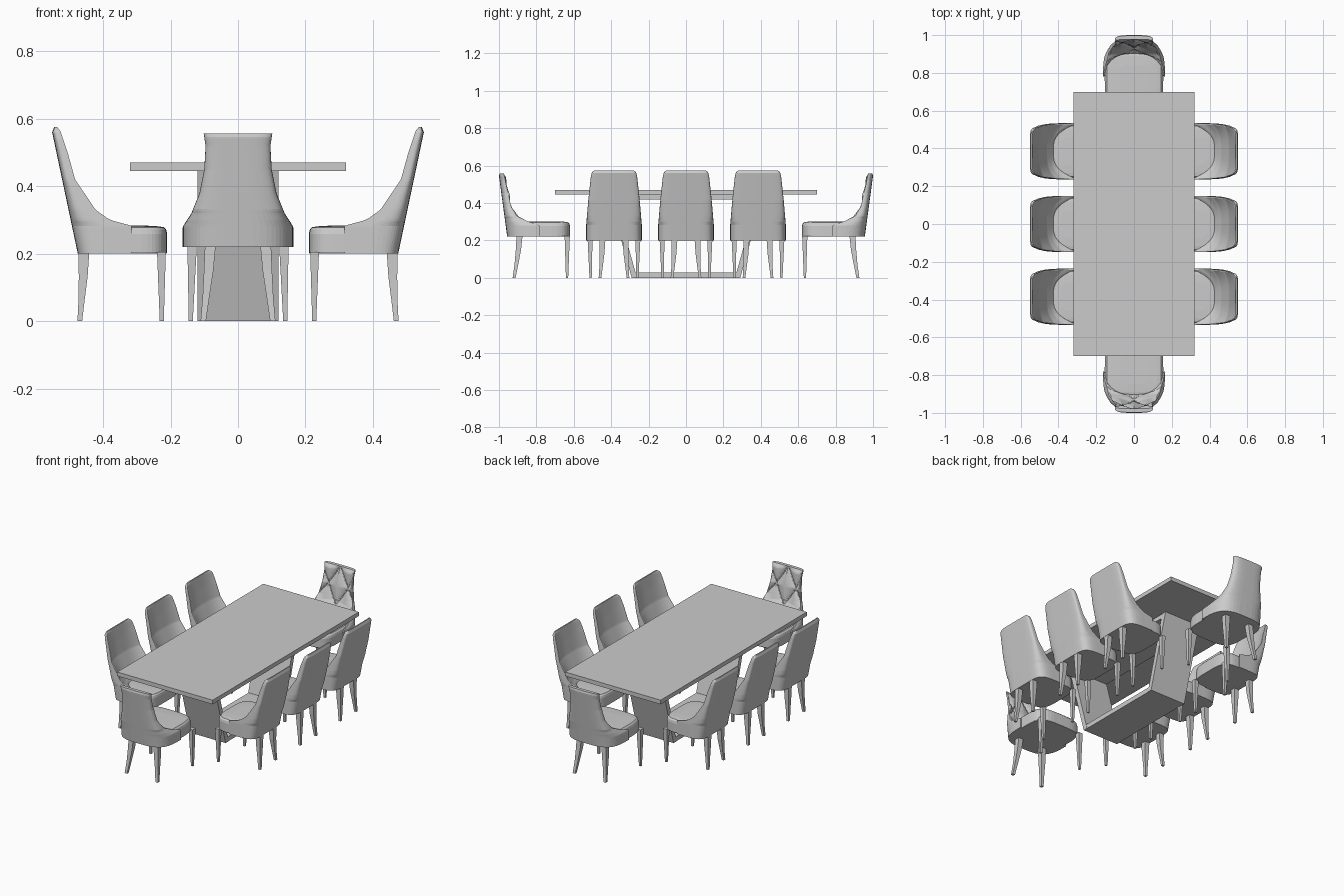
import bpy, bmesh
from math import sin, cos, pi, copysign, radians

cube = bpy.data.objects.get("Cube")
if cube:
    bpy.data.objects.remove(cube)

grey = bpy.data.materials.new("plain_grey")
grey.use_nodes = True
colour = (0.6, 0.6, 0.6, 1)
grey.diffuse_color = colour
grey.node_tree.nodes["Principled BSDF"].inputs["Base Color"].default_value = colour


def loft(bm, rings):
    """Skin a stack of closed rings and cap both ends."""
    loops = [[bm.verts.new(p) for p in ring] for ring in rings]
    n = len(loops[0])
    for a, b in zip(loops, loops[1:]):
        for i in range(n):
            j = (i + 1) % n
            bm.faces.new((a[i], a[j], b[j], b[i]))
    bm.faces.new(loops[0][::-1])
    bm.faces.new(loops[-1])


def finish(bm, name):
    bmesh.ops.recalc_face_normals(bm, faces=bm.faces)
    mesh = bpy.data.meshes.new(name)
    bm.to_mesh(mesh)
    bm.free()
    mesh.materials.append(grey)
    return mesh


def place(mesh, name, turn=0, shift=0):
    ob = bpy.data.objects.new(name, mesh)
    bpy.context.collection.objects.link(ob)
    ob.rotation_euler.z = turn
    ob.location.y = shift
    return ob


def lookup(table, z):
    """Piecewise-linear value from (height, value) pairs."""
    for (z0, a), (z1, b) in zip(table, table[1:]):
        if z <= z1:
            return a + (b - a) * max(0, z - z0) / (z1 - z0)
    return table[-1][1]


def power(v, p):
    return copysign(abs(v) ** p, v)


# Chair back: horizontal C-shaped slices; +x points to the rear of the chair
def back_mesh(name, width, front, inner, rear, corner, rows, tuft=0):
    bm = bmesh.new()
    low, top = width[0][0], width[-1][0]
    rings = []
    for r in range(rows + 1):
        z = low + (top - low) * r / rows
        w, xf, xi, xb = (lookup(t, z) for t in (width, front, inner, rear))
        ring = []
        for i in range(29):
            a = -pi / 2 + pi * i / 28
            ring.append((xf + (xb - xf) * power(max(cos(a), 0), corner), w * power(sin(a), corner), z))
        for i in range(41):
            s = 1 - i / 20
            x = xi + (xf - xi) * abs(s) ** 3
            # Diamond buttoning on the padded face
            if tuft and z > inner[1][0]:
                u, v = s * 1.5, (z - top) / 0.11
                puff = min(abs(sin(pi * (u + v) / 2)), abs(sin(pi * (u - v) / 2)))
                x -= tuft * (puff ** 0.5 - 0.5) * min(1, (top - z) / 0.02)
            ring.append((x, 0.96 * w * s, z))
        rings.append(ring)
    loft(bm, rings)
    return finish(bm, name)


# Seat: rounded block with a softened, slightly domed top
def seat_mesh(name, x0, x1, w, low, top):
    bm = bmesh.new()
    cx, hx = (x0 + x1) / 2, (x1 - x0) / 2
    rings = []
    for z, k in ((low, 0.98), (low + 0.005, 1), (top - 0.025, 1), (top - 0.013, 0.98),
                 (top - 0.005, 0.93), (top - 0.002, 0.8), (top, 0.5)):
        ring = []
        for i in range(48):
            a = 2 * pi * i / 48
            ring.append((cx + hx * k * power(cos(a), 0.5), w * k * power(sin(a), 0.5), z))
        rings.append(ring)
    loft(bm, rings)
    return finish(bm, name)


# Legs: square sections along a path of (x, y, z, half size), mirrored in y
def legs_mesh(name, path):
    bm = bmesh.new()
    for side in (-1, 1):
        loft(bm, [[(x + i * h, side * y + j * h, z) for i, j in ((-1, -1), (1, -1), (1, 1), (-1, 1))]
                  for x, y, z, h in path])
    return finish(bm, name)


side_parts = {
    "back": back_mesh(
        "side_back",
        [(0.2, 0.149), (0.28, 0.149), (0.42, 0.137), (0.54, 0.124), (0.565, 0.118), (0.575, 0.105)],
        [(0.2, 0.315), (0.283, 0.315), (0.3, 0.38), (0.33, 0.422), (0.42, 0.483), (0.5, 0.505),
         (0.565, 0.527), (0.575, 0.536)],
        [(0.2, 0.41), (0.27, 0.42), (0.33, 0.462), (0.42, 0.503), (0.5, 0.522), (0.575, 0.538)],
        [(0.2, 0.475), (0.56, 0.551), (0.575, 0.545)], 0.35, 50),
    "seat": seat_mesh("side_seat", 0.21, 0.445, 0.145, 0.2, 0.283),
    "front_legs": legs_mesh("side_front_legs", [(0.226, 0.125, 0, 0.006), (0.227, 0.128, 0.205, 0.013)]),
    "rear_legs": legs_mesh("side_rear_legs", [(0.469, 0.075, 0, 0.007), (0.464, 0.069, 0.06, 0.009),
                                              (0.459, 0.064, 0.13, 0.013), (0.457, 0.062, 0.205, 0.016)]),
}
end_parts = {
    "back": back_mesh(
        "end_back",
        [(0.22, 0.164), (0.28, 0.164), (0.32, 0.138), (0.38, 0.114), (0.45, 0.1), (0.52, 0.096),
         (0.545, 0.1), (0.557, 0.102)],
        [(0.22, 0.78), (0.28, 0.78), (0.3, 0.84), (0.33, 0.905), (0.38, 0.934), (0.47, 0.955), (0.557, 0.974)],
        [(0.22, 0.88), (0.31, 0.905), (0.36, 0.939), (0.42, 0.953), (0.5, 0.968), (0.557, 0.977)],
        [(0.22, 0.956), (0.545, 1.0), (0.557, 0.997)], 0.6, 60, 0.022),
    "seat": seat_mesh("end_seat", 0.62, 0.92, 0.155, 0.22, 0.302),
    "front_legs": legs_mesh("end_front_legs", [(0.636, 0.14, 0, 0.006), (0.635, 0.136, 0.225, 0.014)]),
    "rear_legs": legs_mesh("end_rear_legs", [(0.919, 0.103, 0, 0.008), (0.907, 0.095, 0.07, 0.01),
                                             (0.896, 0.087, 0.15, 0.014), (0.89, 0.082, 0.225, 0.016)]),
}

# Three chairs along each long side, one at each end
chairs = [(f"{label}_chair_{i + 1}", side_parts, turn, (i - 1) * 0.385)
          for label, turn in (("left", 0), ("right", pi)) for i in range(3)]
chairs += [("rear_chair", end_parts, pi / 2, 0), ("front_chair", end_parts, -pi / 2, 0)]
smooth = {}
for label, parts, turn, shift in chairs:
    for part, mesh in parts.items():
        smooth[mesh.name] = place(mesh, f"{label}_{part}", turn, shift)


# Table: top, sub-top, floor plate and two leaning panels
def slab(name, half_x, low, high, y_low, y_high):
    """Block whose y range may shift between bottom and top."""
    bm = bmesh.new()
    loft(bm, [[(-half_x, y[0], z), (half_x, y[0], z), (half_x, y[1], z), (-half_x, y[1], z)]
              for z, y in ((low, y_low), (high, y_high))])
    return place(finish(bm, name), name)


slab("table_top", 0.32, 0.445, 0.47, (-0.7, 0.7), (-0.7, 0.7))
slab("table_sub_top", 0.118, 0.42, 0.445, (-0.4, 0.4), (-0.4, 0.4))
slab("table_floor_plate", 0.118, 0, 0.028, (-0.285, 0.285), (-0.29, 0.29))
slab("rear_panel", 0.12, 0, 0.445, (0.262, 0.29), (0.385, 0.415))
slab("front_panel", 0.12, 0, 0.445, (-0.29, -0.262), (-0.415, -0.385))

# Smooth the upholstery, keeping hard edges
for ob in bpy.context.view_layer.objects:
    ob.select_set(ob in smooth.values())
bpy.context.view_layer.objects.active = next(iter(smooth.values()))
bpy.ops.object.shade_smooth_by_angle(angle=radians(40))
